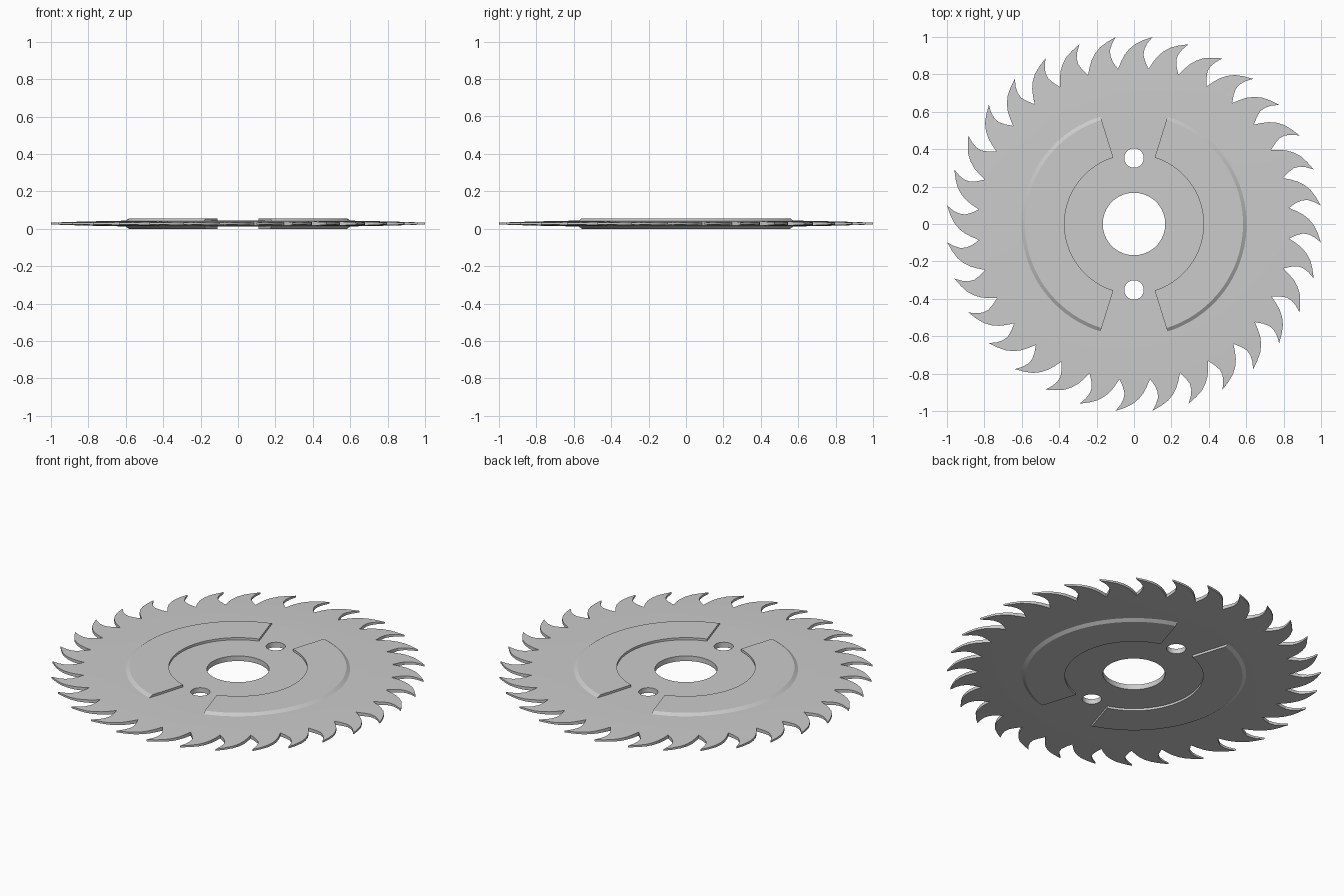
import bpy, bmesh
from math import sin, cos, radians, pi

if "Cube" in bpy.data.objects:
    bpy.data.objects.remove(bpy.data.objects["Cube"])

MID = 0.028          # height of the blade's centre plane
TEETH = 32
STEP = 360 / TEETH


def polar(r, deg, z):
    return (r * cos(radians(deg)), r * sin(radians(deg)), z)


def finish(bm, name):
    bmesh.ops.recalc_face_normals(bm, faces=bm.faces)
    mesh = bpy.data.meshes.new(name)
    bm.to_mesh(mesh)
    bm.free()
    ob = bpy.data.objects.new(name, mesh)
    bpy.context.collection.objects.link(ob)
    return ob


def skin(sections, name, closed_sections):
    """Bridge a list of vertex sections and cap both ends."""
    bm = bmesh.new()
    rows = [[bm.verts.new(p) for p in s] for s in sections]
    for a, b in zip(rows, rows[1:]):
        n = len(a)
        for i in range(n):
            j = (i + 1) % n
            bm.faces.new((a[i], a[j], b[j], b[i]))
    bm.faces.new(rows[0])
    bm.faces.new(rows[-1])
    return finish(bm, name)


def lathe(profile, name, segs, x=0, y=0):
    rings = []
    for r, z in profile:
        ring = [polar(r, 360 * i / segs, z) for i in range(segs)]
        rings.append([(px + x, py + y, pz) for px, py, pz in ring])
    return skin(rings, name, True)


def combine(target, tool, operation):
    mod = target.modifiers.new("cut", 'BOOLEAN')
    mod.operation = operation
    mod.solver = 'EXACT'
    mod.object = tool
    bpy.context.view_layer.objects.active = target
    bpy.ops.object.modifier_apply(modifier=mod.name)
    bpy.data.objects.remove(tool, do_unlink=True)


# Disc body, thinning towards the rim
half = [(0.62, 0.015), (0.82, 0.011), (1.03, 0.004)]
profile = [(r, MID - h) for r, h in half] + [(r, MID + h) for r, h in reversed(half)]
blade = lathe(profile, "saw_blade", 96)

# Hooked tooth outline: tip, concave face, gullet, convex back (radius, angle from tip)
tooth = [(1.004, 0), (0.968, 1.4), (0.938, 2.2), (0.905, 2.4), (0.872, 1.7),
         (0.832, 0.3), (0.872, -1.1), (0.905, -2.4), (0.935, -4.0),
         (0.962, -6.0), (0.983, -8.4)]
outline = [(r, STEP * (0.5 - k) + a) for k in range(TEETH) for r, a in tooth]
prism = skin([[polar(r, a, z) for r, a in outline] for z in (-0.1, 0.15)],
             "tooth_outline", True)
combine(blade, prism, 'INTERSECT')

# Two raised pads showing on both faces, with bevelled outer edges
section = [(0.372, 0), (0.583, 0), (0.605, MID - 0.013),
           (0.605, MID + 0.013), (0.583, 2 * MID), (0.372, 2 * MID)]
for start in (107.3, -72.7):
    n = 36
    pad = skin([[polar(r, start + 145.4 * i / n, z) for r, z in section]
                for i in range(n + 1)], "raised_pad", True)
    combine(blade, pad, 'UNION')

# Arbor hole and two pin holes
for y, r, segs in ((0, 0.167, 64), (0.353, 0.052, 32), (-0.353, 0.052, 32)):
    combine(blade, lathe([(r, -0.1), (r, 0.15)], "hole_cutter", segs, y=y), 'DIFFERENCE')

# Smooth curved walls, crisp edges
bpy.ops.object.select_all(action='DESELECT')
blade.select_set(True)
bpy.context.view_layer.objects.active = blade
bpy.ops.object.shade_smooth_by_angle(angle=radians(20))
